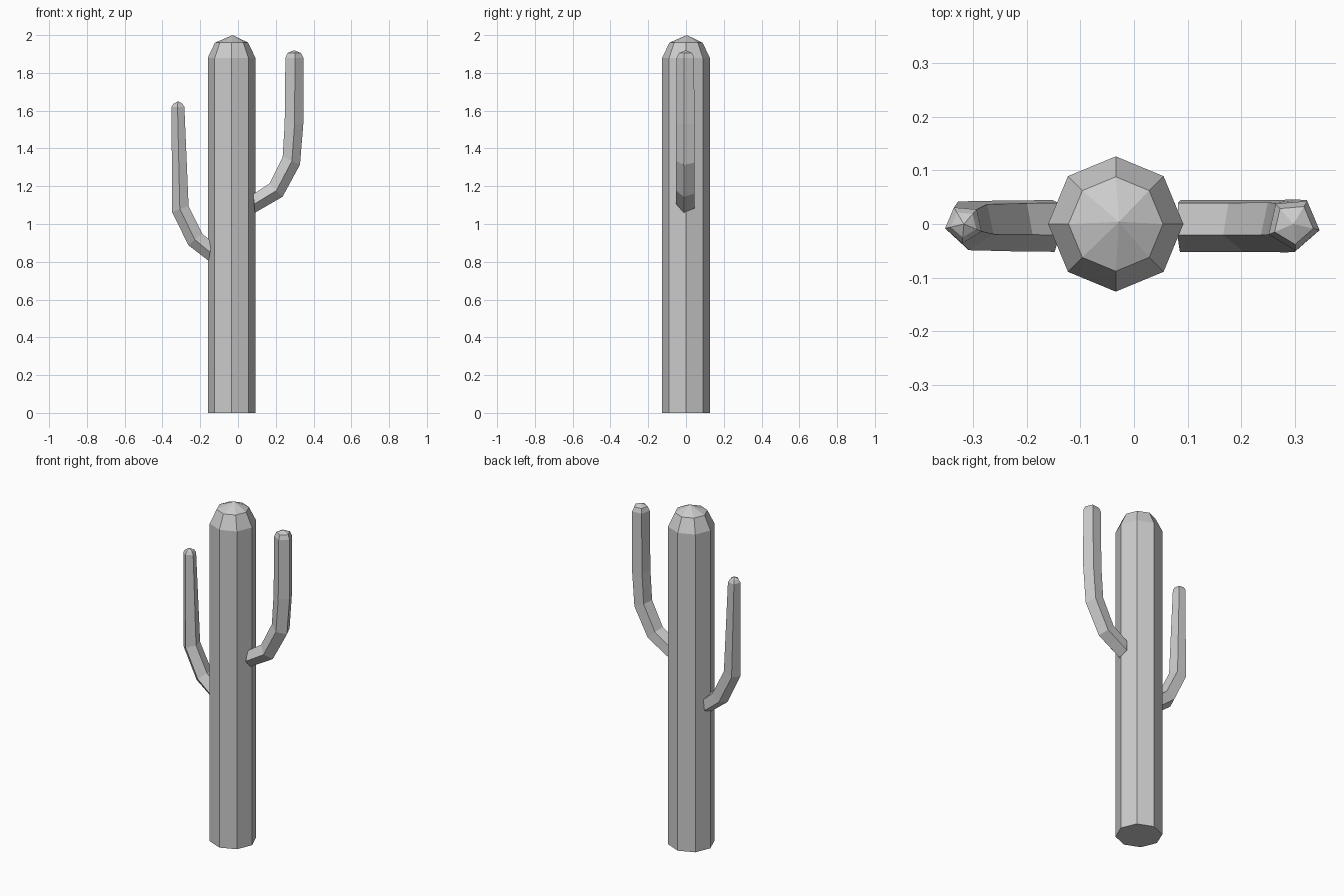
import bpy, bmesh, math
from mathutils import Vector

if "Cube" in bpy.data.objects:
    bpy.data.objects.remove(bpy.data.objects["Cube"])


def skin(name, rings, apex):
    """Join rings of points into a closed flat-shaded tube ending in a pointed cap."""
    bm = bmesh.new()
    loops = [[bm.verts.new(p) for p in ring] for ring in rings]
    n = len(loops[0])
    bm.faces.new(loops[0])
    for a, b in zip(loops, loops[1:]):
        for i in range(n):
            j = (i + 1) % n
            bm.faces.new((a[i], a[j], b[j], b[i]))
    tip = bm.verts.new(apex)
    for i in range(n):
        bm.faces.new((loops[-1][i], loops[-1][(i + 1) % n], tip))
    bmesh.ops.recalc_face_normals(bm, faces=bm.faces[:])
    mesh = bpy.data.meshes.new(name)
    bm.to_mesh(mesh)
    bm.free()
    obj = bpy.data.objects.new(name, mesh)
    bpy.context.collection.objects.link(obj)
    return obj


def ring(x, z, r, sides, tilt=90, side=1, phase=0):
    """Polygon across a path in the xz plane; tilt is the path's climb angle."""
    t = math.radians(tilt)
    normal = Vector((-side * math.sin(t), 0, math.cos(t)))
    pts = []
    for i in range(sides):
        a = math.radians(phase + 360 * i / sides)
        pts.append(Vector((x, 0, z)) + r * (math.cos(a) * Vector((0, 1, 0)) + math.sin(a) * normal))
    return pts


# Trunk: octagonal column with a faceted dome
trunk = [(0, 0.126), (1.88, 0.126), (1.96, 0.088)]
skin("trunk", [ring(-0.034, z, r, 8) for z, r in trunk], (-0.028, 0.004, 2.0))

# Arms: pentagonal tubes bending upwards (x, z, radius, climb angle)
right = [(0.085, 1.11, 0.052, 5), (0.20, 1.18, 0.052, 45), (0.281, 1.335, 0.053, 66),
         (0.295, 1.53, 0.052, 88), (0.297, 1.88, 0.05, 90), (0.297, 1.905, 0.038, 90)]
left = [(-0.147, 0.855, 0.052, 10), (-0.225, 0.92, 0.051, 50), (-0.304, 1.08, 0.049, 70),
        (-0.317, 1.62, 0.036, 90), (-0.317, 1.637, 0.025, 90)]
for name, path, side, apex in (("right_arm", right, 1, (0.297, 0, 1.92)),
                               ("left_arm", left, -1, (-0.317, 0, 1.65))):
    skin(name, [ring(x, z, r, 5, t, side, 41) for x, z, r, t in path], apex)
